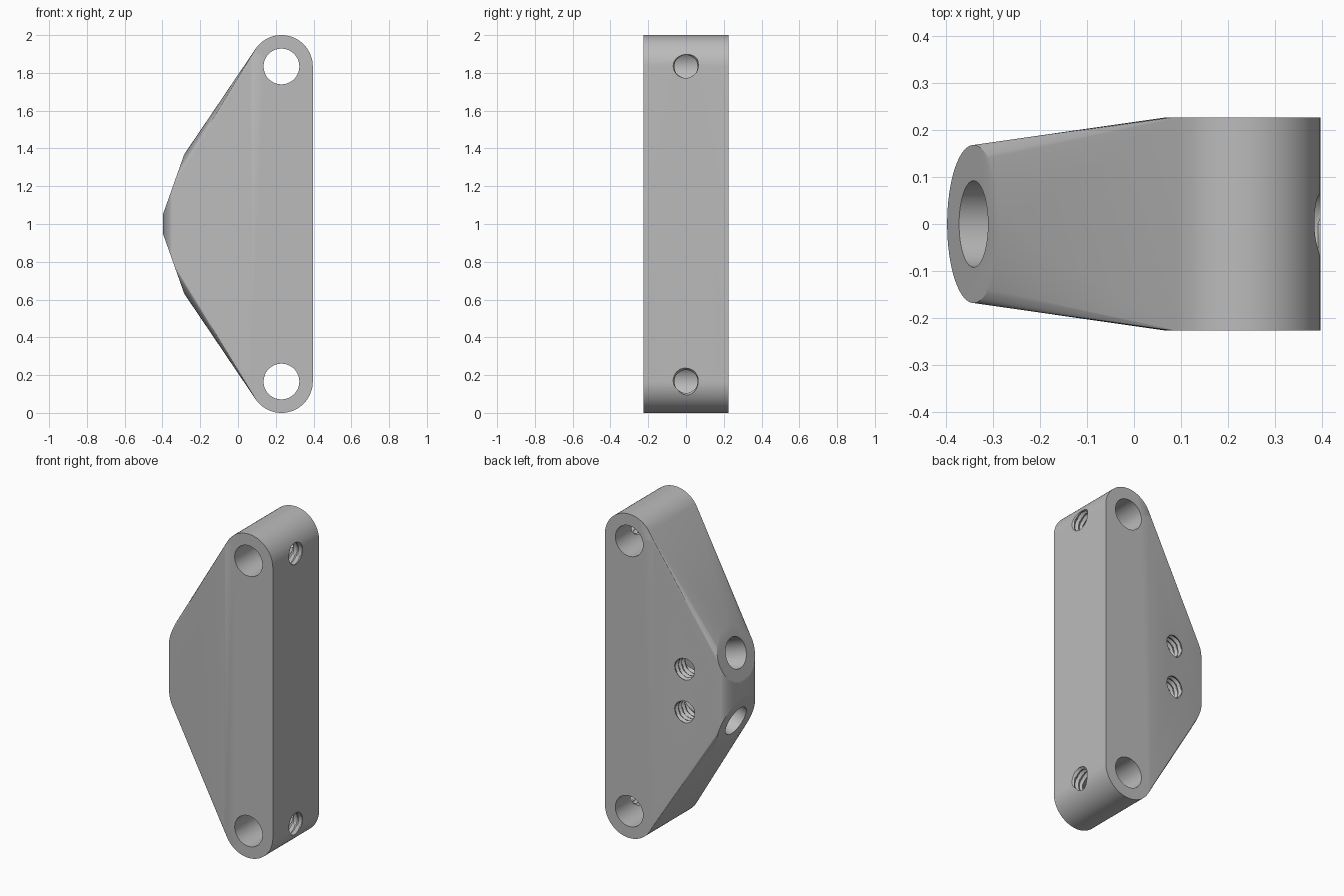
import bpy, bmesh, math
from mathutils import Vector

cube = bpy.data.objects.get("Cube")
if cube:
    bpy.data.objects.remove(cube, do_unlink=True)

grey = bpy.data.materials.new("plain grey")
grey.use_nodes = True
grey.diffuse_color = (0.5, 0.5, 0.5, 1)
grey.node_tree.nodes["Principled BSDF"].inputs["Base Color"].default_value = grey.diffuse_color

HALF_DEPTH = 0.226
PIN_X, PIN_R, PIN_HOLE = 0.23, 0.166, 0.0945      # round ends
PAD_X, PAD_R, PAD_HOLE = -0.341, 0.168, 0.092     # tilted round pads
TILT = math.radians(19.5)


def circle(center, normal, radius, n=64):
    turn = Vector(normal).to_track_quat('Z', 'Y')
    return [Vector(center) + turn @ Vector((radius * math.cos(2 * math.pi * i / n),
                                            radius * math.sin(2 * math.pi * i / n), 0))
            for i in range(n)]


def make_object(name, bm):
    bmesh.ops.recalc_face_normals(bm, faces=bm.faces)
    mesh = bpy.data.meshes.new(name)
    bm.to_mesh(mesh)
    bm.free()
    mesh.materials.append(grey)
    ob = bpy.data.objects.new(name, mesh)
    bpy.context.collection.objects.link(ob)
    return ob


def tube(name, rings):
    """Closed solid through a list of equal rings."""
    bm = bmesh.new()
    loops = [[bm.verts.new(p) for p in ring] for ring in rings]
    n = len(loops[0])
    for a, b in zip(loops, loops[1:]):
        for i in range(n):
            j = (i + 1) % n
            bm.faces.new((a[i], a[j], b[j], b[i]))
    bm.faces.new(loops[0])
    bm.faces.new(loops[-1])
    return make_object(name, bm)


def drill(name, start, end, radius):
    axis = Vector(end) - Vector(start)
    return tube(name, [circle(start, axis, radius), circle(end, axis, radius)])


def tap(name, start, end, minor=0.06, major=0.073, pitch=0.032, n=32):
    """Helical screw thread cutter."""
    start, axis = Vector(start), Vector(end) - Vector(start)
    turn = axis.to_track_quat('Z', 'Y')
    step = pitch / 6
    rings = []
    for k in range(int(axis.length / step) + 1):
        ring = []
        for i in range(n):
            phase = (k / 6 - i / n) % 1
            r = minor + (major - minor) * (1 - abs(2 * phase - 1))
            a = 2 * math.pi * i / n
            ring.append(start + turn @ Vector((r * math.cos(a), r * math.sin(a), k * step)))
        rings.append(ring)
    return tube(name, rings)


# Body: hull around two round ends and two tilted pads
bm = bmesh.new()
outline = []
cutters = []
for side, label in ((1, "upper"), (-1, "lower")):
    pin_z = 1 + side * (1 - PIN_R)
    pad = Vector((PAD_X, 0, 1 + side * 0.21))
    out = Vector((-math.cos(TILT), 0, side * math.sin(TILT)))
    for y in (-HALF_DEPTH, HALF_DEPTH):
        outline += circle((PIN_X, y, pin_z), (0, 1, 0), PIN_R)
    outline += circle(pad, out, PAD_R)
    # Holes on this half
    cutters += [
        drill(label + "_pin_hole", (PIN_X, -0.4, pin_z), (PIN_X, 0.4, pin_z), PIN_HOLE),
        drill(label + "_pad_hole", pad + out * 0.1, pad - out * 0.36, PAD_HOLE),
        tap(label + "_end_screw_hole", (0.45, 0, pin_z), (PIN_X, 0, pin_z)),
        tap(label + "_back_screw_hole", (-0.13, 0.3, 1 + side * 0.132),
            (-0.13, 0, 1 + side * 0.132)),
    ]
for p in outline:
    bm.verts.new(p)
hull = bmesh.ops.convex_hull(bm, input=bm.verts)
loose = [v for v in bm.verts if not v.link_faces]
bmesh.ops.delete(bm, geom=loose, context='VERTS')
bmesh.ops.dissolve_limit(bm, angle_limit=math.radians(0.5), verts=bm.verts, edges=bm.edges)
body = make_object("bracket_body", bm)

# Cut the holes
bpy.context.view_layer.objects.active = body
for cutter in cutters:
    mod = body.modifiers.new(cutter.name, 'BOOLEAN')
    mod.operation = 'DIFFERENCE'
    mod.solver = 'EXACT'
    mod.object = cutter
    bpy.ops.object.modifier_apply(modifier=mod.name)
    bpy.data.objects.remove(cutter, do_unlink=True)

bpy.ops.object.select_all(action='DESELECT')
body.select_set(True)
bpy.ops.object.shade_smooth_by_angle(angle=math.radians(20))
